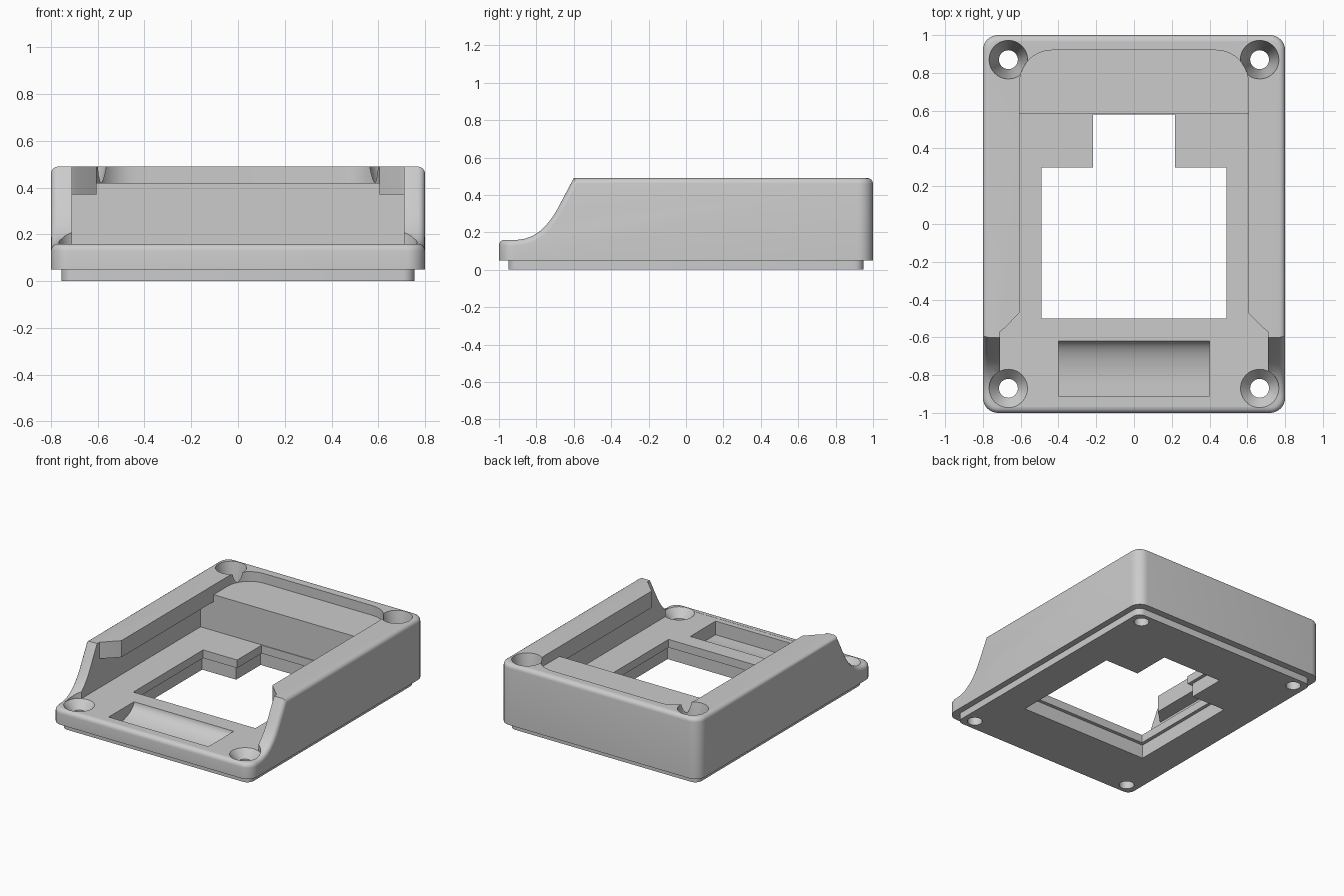
import bpy, bmesh, math

cube = bpy.data.objects.get("Cube")
if cube:
    bpy.data.objects.remove(cube, do_unlink=True)

GREY = (0.6, 0.6, 0.6, 1)
mat = bpy.data.materials.new("plain grey")
mat.use_nodes = True
mat.diffuse_color = GREY
mat.node_tree.nodes["Principled BSDF"].inputs["Base Color"].default_value = GREY


def finish(name, bm):
    bmesh.ops.recalc_face_normals(bm, faces=bm.faces[:])
    me = bpy.data.meshes.new(name)
    bm.to_mesh(me)
    bm.free()
    me.materials.append(mat)
    ob = bpy.data.objects.new(name, me)
    bpy.context.collection.objects.link(ob)
    return ob


def extrude(points, vec):
    bm = bmesh.new()
    face = bm.faces.new([bm.verts.new(p) for p in points])
    out = bmesh.ops.extrude_face_region(bm, geom=[face])
    bmesh.ops.translate(bm, vec=vec, verts=[g for g in out["geom"] if isinstance(g, bmesh.types.BMVert)])
    bmesh.ops.recalc_face_normals(bm, faces=bm.faces[:])
    return bm


def plan(name, pts, z0, z1):
    return finish(name, extrude([(x, y, z0) for x, y in pts], (0, 0, z1 - z0)))


def mirrored(half):
    return half + [(-x, y) for x, y in reversed(half)]


def rounding(bm, edges, size, segs):
    bmesh.ops.bevel(bm, geom=edges, offset=size, offset_type='OFFSET', segments=segs,
                    profile=0.5, affect='EDGES', clamp_overlap=True)


def upright(e):
    a, b = e.verts
    return abs(a.co.x - b.co.x) < 1e-4 and abs(a.co.y - b.co.y) < 1e-4


def lathe(name, x, y, rings):
    bm = bmesh.new()
    n, loops = 40, []
    for r, z in rings:
        loops.append([bm.verts.new((x + r * math.cos(i * math.tau / n), y + r * math.sin(i * math.tau / n), z))
                      for i in range(n)])
    for lo, hi in zip(loops, loops[1:]):
        for i in range(n):
            bm.faces.new((lo[i], lo[(i + 1) % n], hi[(i + 1) % n], hi[i]))
    bm.faces.new(loops[0])
    bm.faces.new(loops[-1])
    return finish(name, bm)


# Main housing: side profile with a swept-down front
DECK, TOP = 0.16, 0.49
side = [(-1, 0.05), (1, 0.05), (1, TOP), (-0.6, TOP), (-0.69, 0.32), (-0.715, 0.28), (-0.745, 0.241),
        (-0.78, 0.207), (-0.82, 0.181), (-0.86, 0.166), (-0.9, DECK), (-1, DECK)]
bm = extrude([(-0.8, y, z) for y, z in side], (1.6, 0, 0))
rounding(bm, [e for e in bm.edges if upright(e) and abs(e.verts[0].co.y) > 0.99], 0.08, 8)
rim = []
for e in bm.edges:
    a, b = e.verts[0].co, e.verts[1].co
    across = abs(a.y - b.y) < 1e-4 and abs(a.y) < 0.95
    if min(a.z, b.z) > 0.1 and not across and e.calc_face_angle(0) > 0.7:
        rim.append(e)
rounding(bm, rim, 0.03, 4)
housing = finish("housing", bm)

# Base plate
bm = extrude([(x, y, 0) for x, y in mirrored([(0.755, -0.95), (0.755, 0.95)])], (0, 0, 0.05))
rounding(bm, [e for e in bm.edges if upright(e)], 0.05, 6)
base_plate = finish("base_plate", bm)

# Cavity below the side lips, and the narrower opening between them
body_cuts = [
    plan("cavity", mirrored([(0.71, -0.95), (0.71, 0.585)]), DECK - 0.001, 0.37),
    plan("lip_opening", mirrored([(0.71, -0.95), (0.71, -0.57), (0.69, -0.555), (0.605, -0.47), (0.605, 0.585)]),
         0.36, 0.6),
]

# Shallow rear pocket with rounded corners
arc = [(0.435 + 0.17 * math.cos(t * math.pi / 20), 0.75 + 0.17 * math.sin(t * math.pi / 20)) for t in range(11)]
body_cuts.append(plan("rear_pocket", mirrored([(0.605, 0.5)] + arc), 0.42, 0.6))

# Curved scoop in the front deck
curve = [(-0.85 + 0.23 * math.cos(t * math.pi / 24), DECK - 0.1 * math.sin(t * math.pi / 24)) for t in range(13)]
scoop = [(-0.91, 0.3), (-0.62, 0.3)] + curve + [(-0.91, DECK - 0.1)]
body_cuts.append(finish("scoop", extrude([(-0.4, y, z) for y, z in scoop], (0.8, 0, 0))))

# Display window with its rear notch, wider underneath
both_cuts = []
for name, grow, z0, z1 in (("window", 0, -0.1, 0.3), ("window_recess", 0.025, -0.1, 0.1)):
    half = [(0.49 + grow, -0.5 - grow), (0.49 + grow, 0.3 + grow), (0.217 + grow, 0.3 + grow),
            (0.217 + grow, 0.58 + grow)]
    both_cuts.append(plan(name, mirrored(half), z0, z1))

# Countersunk screw holes
for sx in (-1, 1):
    for y, top, low in ((-0.87, DECK, 0.1), (0.87, TOP, 0.2)):
        both_cuts.append(lathe("screw_hole", sx * 0.665, y,
                               [(0.05, -0.1), (0.05, low), (0.102, top), (0.102, top + 0.2)]))


def cut(target, cutters):
    for c in cutters:
        m = target.modifiers.new(c.name, 'BOOLEAN')
        m.operation, m.solver, m.object = 'DIFFERENCE', 'EXACT', c
    bpy.context.view_layer.update()
    me = bpy.data.meshes.new_from_object(target.evaluated_get(bpy.context.evaluated_depsgraph_get()))
    target.modifiers.clear()
    target.data = me


cut(housing, body_cuts + both_cuts)
cut(base_plate, both_cuts)
for c in body_cuts + both_cuts:
    bpy.data.objects.remove(c, do_unlink=True)

for ob in (housing, base_plate):
    bpy.ops.object.select_all(action='DESELECT')
    ob.select_set(True)
    bpy.context.view_layer.objects.active = ob
    bpy.ops.object.shade_smooth_by_angle(angle=math.radians(30))
